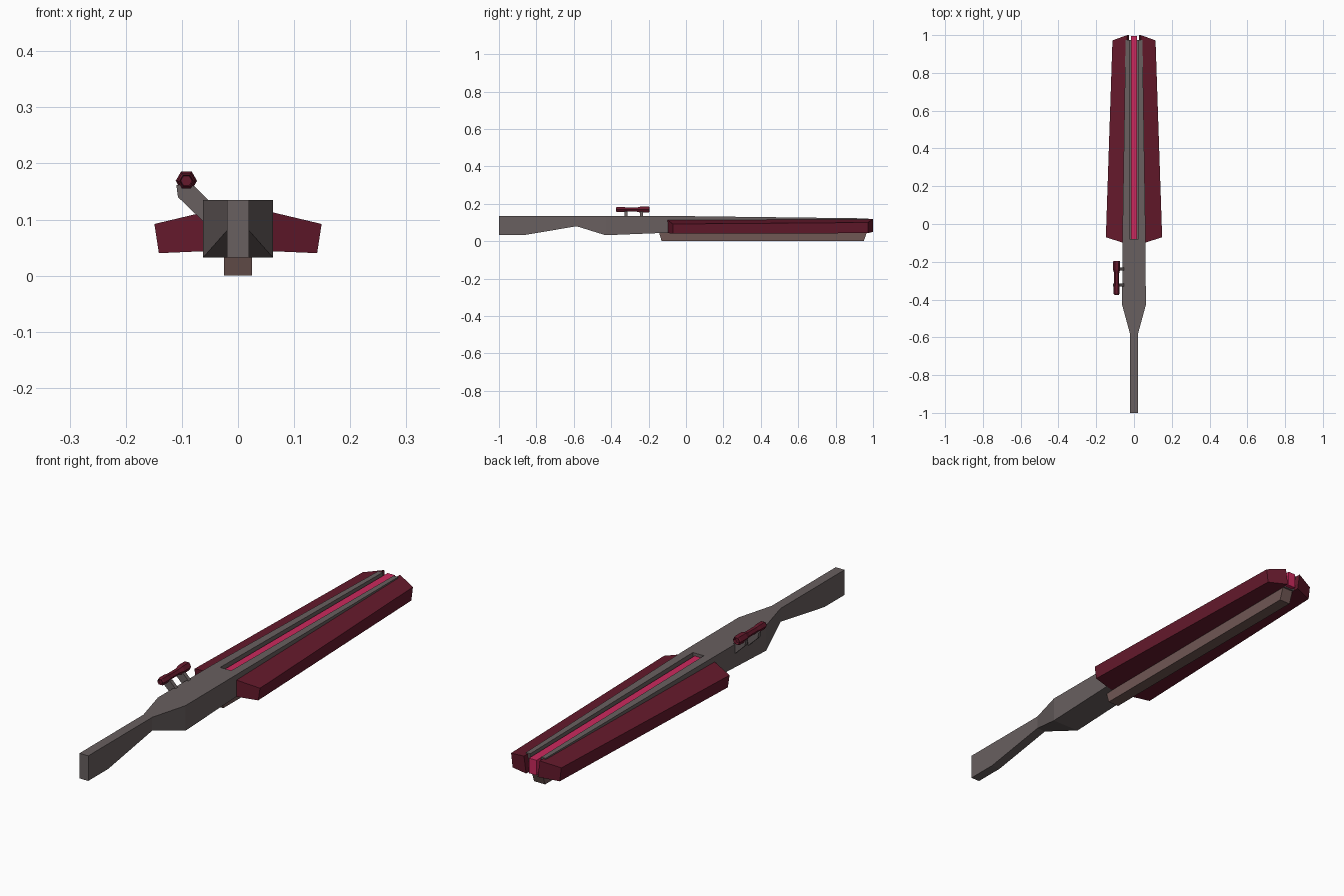
import bpy, bmesh
from math import cos, sin, pi

if "Cube" in bpy.data.objects:
    bpy.data.objects.remove(bpy.data.objects["Cube"])


def material(name, rgb):
    m = bpy.data.materials.new(name)
    m.diffuse_color = (*rgb, 1)
    m.use_nodes = True
    m.node_tree.nodes["Principled BSDF"].inputs["Base Color"].default_value = m.diffuse_color
    return m


GREY = material("warm_grey", (0.14, 0.115, 0.115))
BROWN = material("brown_grey", (0.16, 0.095, 0.088))
MAROON = material("maroon", (0.13, 0.01, 0.025))
PINK = material("pink", (0.60, 0.022, 0.11))


def loft(name, rings, mat):
    """Skin a list of equal-length point rings and cap both ends."""
    bm = bmesh.new()
    vs = [[bm.verts.new(p) for p in r] for r in rings]
    n = len(rings[0])
    for a, b in zip(vs, vs[1:]):
        for i in range(n):
            j = (i + 1) % n
            bm.faces.new((a[i], a[j], b[j], b[i]))
    bm.faces.new(vs[0])
    bm.faces.new(vs[-1])
    bmesh.ops.recalc_face_normals(bm, faces=bm.faces)
    me = bpy.data.meshes.new(name)
    bm.to_mesh(me)
    bm.free()
    me.materials.append(mat)
    ob = bpy.data.objects.new(name, me)
    bpy.context.collection.objects.link(ob)
    return ob


def box_ring(y, w, z0, z1):
    return [(-w, y, z0), (w, y, z0), (w, y, z1), (-w, y, z1)]


def slot_ring(y, w, z0, z1, s, zs):
    return [(-w, y, z0), (w, y, z0), (w, y, z1), (s, y, z1),
            (s, y, zs), (-s, y, zs), (-s, y, z1), (-w, y, z1)]


# Shoulder stock, grip and rear body
loft("stock_and_body", [box_ring(*s) for s in (
    (-1.0, 0.02, 0.032, 0.135),
    (-0.87, 0.02, 0.032, 0.135),
    (-0.585, 0.02, 0.08, 0.135),
    (-0.43, 0.0625, 0.032, 0.135),
    (-0.08, 0.0615, 0.046, 0.135))], GREY)

# Slotted barrel housing
loft("barrel_housing", [
    slot_ring(-0.08, 0.0615, 0.046, 0.135, 0.025, 0.06),
    slot_ring(0.975, 0.045, 0.05, 0.122, 0.025, 0.06)], GREY)

# Glowing bar in the slot
loft("energy_bar", [
    box_ring(-0.08, 0.017, 0.055, 0.123),
    box_ring(0.97, 0.017, 0.055, 0.114),
    box_ring(0.995, 0.017, 0.052, 0.114)], PINK)

# Keel rail underneath
loft("keel_rail", [
    [(-0.025, -0.145, 0.05), (0.025, -0.145, 0.05), (0.025, -0.13, 0), (-0.025, -0.13, 0)],
    [(-0.025, 0.97, 0.055), (0.025, 0.97, 0.055), (0.025, 0.95, 0), (-0.025, 0.95, 0)]], BROWN)

# Side fins, mirrored
fin = loft("side_fins", [
    [(0.04, -0.105, 0.118), (0.149, -0.07, 0.092), (0.141, -0.07, 0.04), (0.026, -0.108, 0.045)],
    [(0.036, 1.0, 0.119), (0.114, 0.972, 0.100), (0.107, 0.972, 0.043), (0.026, 1.0, 0.05)]], MAROON)
fin.modifiers.new("mirror", 'MIRROR')

# Offset scope tube with recessed lenses
CX, CZ = -0.092, 0.169
profile = ((-0.367, 0.010), (-0.375, 0.012), (-0.368, 0.016), (-0.335, 0.016),
           (-0.318, 0.013), (-0.262, 0.013), (-0.242, 0.019), (-0.2, 0.019),
           (-0.195, 0.015), (-0.205, 0.011))
loft("scope", [[(CX + r * cos(i * pi / 3), y, CZ + r * sin(i * pi / 3))
                for i in range(6)] for y, r in profile], MAROON)

# Two slanted scope mounts
outline = ((-0.110, 0.162), (-0.078, 0.160), (-0.050, 0.132), (-0.050, 0.085), (-0.107, 0.140))
for k, y in enumerate((-0.322, -0.238)):
    loft(f"scope_mount_{k + 1}",
         [[(x, y + d, z) for x, z in outline] for d in (-0.008, 0.008)], GREY)
